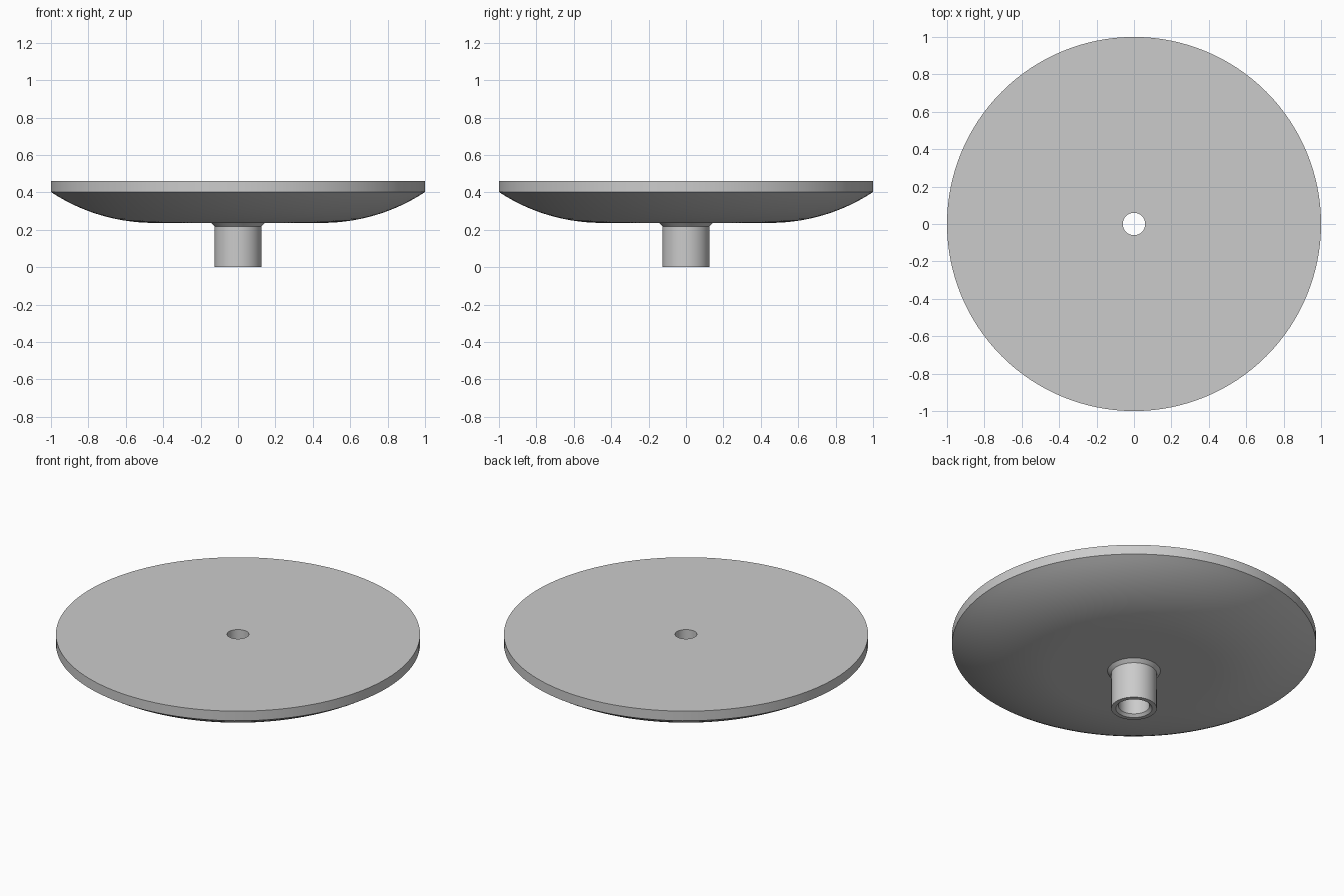
import bpy, bmesh, math

if "Cube" in bpy.data.objects:
    bpy.data.objects.remove(bpy.data.objects["Cube"])

SEGMENTS = 128

grey = bpy.data.materials.new("plain grey")
grey.diffuse_color = (0.6, 0.6, 0.6, 1)
grey.use_nodes = True
grey.node_tree.nodes["Principled BSDF"].inputs["Base Color"].default_value = grey.diffuse_color


def lathe(name, profile):
    """Revolve a closed (radius, height) profile around z."""
    bm = bmesh.new()
    rings = []
    for i in range(SEGMENTS):
        a = 2 * math.pi * i / SEGMENTS
        rings.append([bm.verts.new((r * math.cos(a), r * math.sin(a), z)) for r, z in profile])
    n = len(profile)
    for i in range(SEGMENTS):
        a, b = rings[i], rings[(i + 1) % SEGMENTS]
        for j in range(n):
            k = (j + 1) % n
            bm.faces.new((a[j], b[j], b[k], a[k]))
    bmesh.ops.recalc_face_normals(bm, faces=bm.faces)
    mesh = bpy.data.meshes.new(name)
    bm.to_mesh(mesh)
    bm.free()
    mesh.materials.append(grey)
    obj = bpy.data.objects.new(name, mesh)
    bpy.context.collection.objects.link(obj)
    bpy.context.view_layer.objects.active = obj
    obj.select_set(True)
    bpy.ops.object.shade_smooth_by_angle(angle=math.radians(20))
    obj.select_set(False)
    return obj


# Stepped bore and hollow stem with a chamfered mouth
profile = [(0.06, 0.46), (0.06, 0.24), (0.085, 0.24), (0.085, 0.015),
           (0.10, 0.0), (0.125, 0.0), (0.125, 0.218)]
# Flared collar under the flat centre of the dish
profile += [(0.145, 0.237)]
# Underside: unit-radius arc sweeping up to the rim
arc_end = math.asin(0.55)
for i in range(15):
    t = arc_end * i / 14
    profile.append((0.45 + math.sin(t), 0.237 + 1 - math.cos(t)))
# Vertical rim and flat top
profile += [(1.0, 0.46)]

lathe("round_plate_with_stem", profile)
